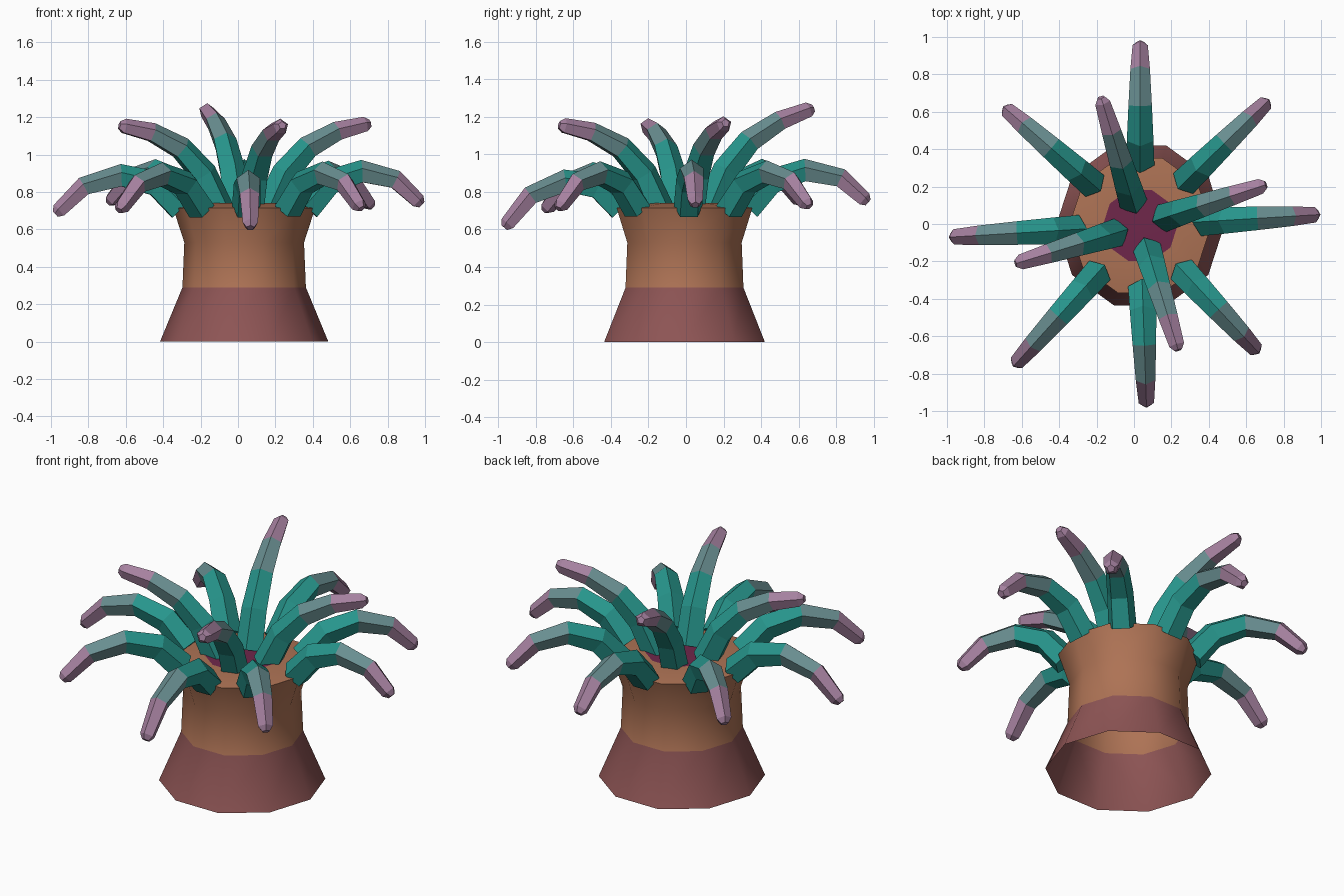
import bpy, bmesh
from math import sin, cos, pi, radians
from mathutils import Vector

if "Cube" in bpy.data.objects:
    bpy.data.objects.remove(bpy.data.objects["Cube"])

CENTER = Vector((0.033, -0.008, 0))


def material(name, color):
    m = bpy.data.materials.new(name)
    m.diffuse_color = (*color, 1)
    m.use_nodes = True
    m.node_tree.nodes["Principled BSDF"].inputs["Base Color"].default_value = m.diffuse_color
    return m


orange = material("orange", (0.42, 0.17, 0.09))
maroon = material("maroon", (0.27, 0.09, 0.09))
purple = material("purple", (0.16, 0.02, 0.07))
teal = material("teal", (0.02, 0.30, 0.26))
blend = material("teal_mauve", (0.14, 0.27, 0.28))
mauve = material("mauve", (0.38, 0.22, 0.35))


def finish(name, bm, mats):
    bmesh.ops.recalc_face_normals(bm, faces=bm.faces)
    mesh = bpy.data.meshes.new(name)
    bm.to_mesh(mesh)
    bm.free()
    for m in mats:
        mesh.materials.append(m)
    ob = bpy.data.objects.new(name, mesh)
    bpy.context.collection.objects.link(ob)
    return ob


def bridge(bm, rings, band_mats):
    for a, b, mat in zip(rings, rings[1:], band_mats):
        n = len(a)
        for i in range(n):
            f = bm.faces.new((a[i], a[(i + 1) % n], b[(i + 1) % n], b[i]))
            f.material_index = mat


# Ten-sided column, open underneath, with a shallow mouth disc on top
bm = bmesh.new()
profile = [(0.45, 0), (0.33, 0.29), (0.32, 0.53), (0.38, 0.715), (0.20, 0.74)]
rings = [[bm.verts.new(CENTER + Vector((r * cos(i * pi / 5), r * sin(i * pi / 5), z)))
          for i in range(10)] for r, z in profile]
bridge(bm, rings, [1, 0, 0, 0])
mouth = bm.verts.new(CENTER + Vector((0, 0, 0.71)))
for i in range(10):
    f = bm.faces.new((rings[-1][i], rings[-1][(i + 1) % 10], mouth))
    f.material_index = 2
column = finish("column", bm, [orange, maroon, purple])
bpy.context.view_layer.objects.active = column
column.select_set(True)
bpy.ops.object.shade_smooth_by_angle(angle=radians(45))


# Five-sided tapering tentacle bent along a path of (radius, height) points
def tentacle(name, angle, path, reach, droop):
    out = Vector((cos(radians(angle)), sin(radians(angle)), 0))
    side = Vector((-out.y, out.x, 0))
    up = Vector((0, 0, 1))
    r0, r1 = path[0][0], path[-1][0]
    pts = []
    for i, (r, z) in enumerate(path):
        t = i / (len(path) - 1)
        r = r0 + (r - r0) * (reach - r0) / (r1 - r0)
        pts.append(CENTER + out * r + up * (z - droop * t ** 1.2))
    pts.append(pts[-1] + (pts[-1] - pts[-2]).normalized() * 0.028)
    radii = [0.08, 0.075, 0.066, 0.055, 0.043, 0.022]
    bm = bmesh.new()
    rings = []
    for i, (p, r) in enumerate(zip(pts, radii)):
        tan = (pts[min(i + 1, 5)] - pts[max(i - 1, 0)]).normalized()
        normal = tan.cross(side).normalized()
        if normal.z < 0:
            normal.negate()
        rings.append([bm.verts.new(p + side * r * sin(k * 2 * pi / 5)
                                   + normal * r * cos(k * 2 * pi / 5)) for k in range(5)])
    bridge(bm, rings, [0, 0, 1, 2, 2])
    bm.faces.new(rings[0])
    bm.faces.new(rings[-1]).material_index = 2
    finish(name, bm, [teal, blend, mauve])


# Eight drooping outer tentacles: angle, reach, droop
outer_path = [(0.34, 0.71), (0.46, 0.85), (0.63, 0.91), (0.81, 0.87), (0.93, 0.76)]
outer = [(3.5, 0.93, 0.01), (44.3, 0.93, 0.02), (90, 0.955, 0.0), (139, 0.935, 0.0),
         (183.5, 0.99, 0.06), (228, 0.98, 0.04), (272, 0.94, 0.13), (313, 0.90, 0.03)]
for i, (a, reach, droop) in enumerate(outer):
    tentacle(f"outer_tentacle_{i + 1}", a, outer_path, reach, droop)

# Four raised inner tentacles
inner_path = [(0.14, 0.71), (0.23, 0.90), (0.36, 1.04), (0.53, 1.13), (0.69, 1.17)]
inner = [(18, 0.68, 0.01), (107, 0.69, -0.065), (197, 0.67, 0.02), (287, 0.67, 0.02)]
for i, (a, reach, droop) in enumerate(inner):
    tentacle(f"inner_tentacle_{i + 1}", a, inner_path, reach, droop)
